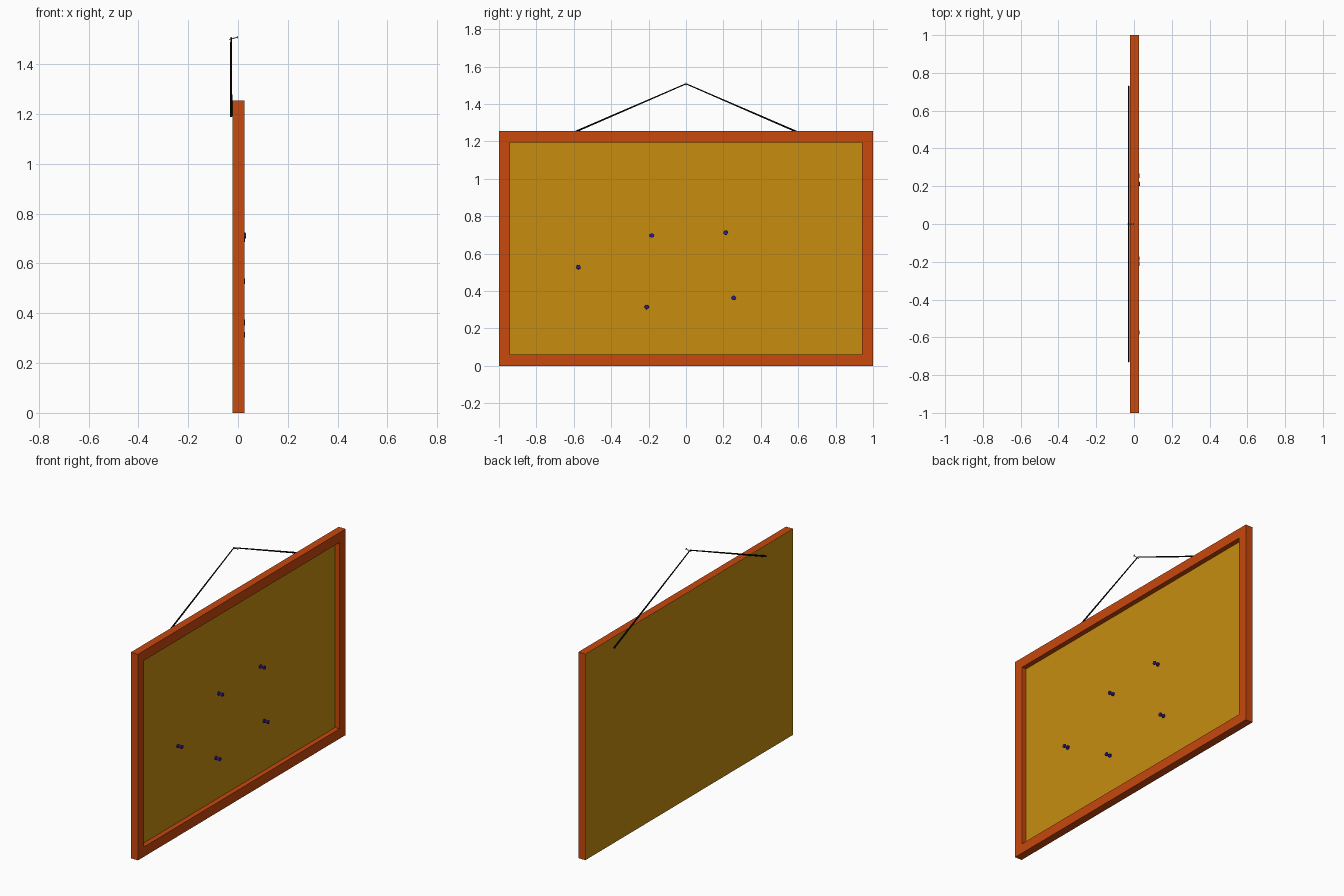
import bpy, bmesh
from mathutils import Vector

if "Cube" in bpy.data.objects:
    bpy.data.objects.remove(bpy.data.objects["Cube"])


def material(name, color):
    m = bpy.data.materials.new(name)
    m.diffuse_color = (*color, 1)
    m.use_nodes = True
    m.node_tree.nodes["Principled BSDF"].inputs["Base Color"].default_value = m.diffuse_color
    return m


WOOD = material("orange_wood", (0.58, 0.065, 0.004))
CORK = material("cork", (0.57, 0.27, 0.005))
BLUE = material("blue_plastic", (0.03, 0.01, 0.35))
BLACK = material("black_cord", (0.004, 0.004, 0.004))


def finish(name, bm, mat):
    bmesh.ops.recalc_face_normals(bm, faces=bm.faces[:])
    me = bpy.data.meshes.new(name)
    bm.to_mesh(me)
    bm.free()
    ob = bpy.data.objects.new(name, me)
    bpy.context.collection.objects.link(ob)
    if mat:
        me.materials.append(mat)
    return ob


def box(name, x0, x1, y0, y1, z0, z1, mat):
    bm = bmesh.new()
    bmesh.ops.create_cube(bm, size=1)
    for v in bm.verts:
        v.co = Vector(((x0 + x1) / 2 + v.co.x * (x1 - x0),
                       (y0 + y1) / 2 + v.co.y * (y1 - y0),
                       (z0 + z1) / 2 + v.co.z * (z1 - z0)))
    return finish(name, bm, mat)


def turned(name, start, axis, profile, mat, sides=12):
    """Closed round part: profile of (distance, radius) along an axis."""
    bm = bmesh.new()
    q = Vector((0, 0, 1)).rotation_difference(Vector(axis).normalized())
    rings = []
    for d, r in profile:
        ring = bmesh.ops.create_circle(bm, segments=sides, radius=r)["verts"]
        for v in ring:
            v.co = Vector(start) + q @ (v.co + Vector((0, 0, d)))
        rings.append(ring)
    for a, b in zip(rings, rings[1:]):
        for i in range(sides):
            j = (i + 1) % sides
            bm.faces.new((a[i], a[j], b[j], b[i]))
    bm.faces.new(rings[0])
    bm.faces.new(rings[-1])
    return finish(name, bm, mat)


BACK, FRONT, H, W = -0.022, 0.026, 1.255, 0.06

# Frame: outer and inner rectangles bridged front to back with mitred corners
bm = bmesh.new()
loops = []
for x, inset in ((BACK + 0.001, 0), (FRONT, 0), (FRONT, W), (BACK + 0.001, W)):
    y, lo, hi = 1 - inset, inset, H - inset
    loops.append([bm.verts.new((x, *p)) for p in ((-y, lo), (y, lo), (y, hi), (-y, hi))])
for k in range(4):
    a, b = loops[k], loops[(k + 1) % 4]
    for i in range(4):
        j = (i + 1) % 4
        bm.faces.new((a[i], a[j], b[j], b[i]))
finish("frame", bm, WOOD)

# Cork board set into the frame, and full-size backing sheet
box("cork_board", BACK + 0.001, -0.004, -1 + W, 1 - W, W, H - W, CORK)
box("backing_sheet", BACK, BACK + 0.001, -1, 1, 0, H, CORK)

# Push pins: spool shapes standing on the cork
spool = [(0, 0.011), (0.007, 0.012), (0.011, 0.006), (0.021, 0.006),
         (0.025, 0.012), (0.032, 0.011)]
for n, (y, z, out) in enumerate([(-0.575, 0.528, 0), (-0.183, 0.697, 0), (0.212, 0.712, 0.005),
                                 (-0.21, 0.314, 0), (0.255, 0.363, 0)]):
    turned(f"push_pin_{n + 1}", (-0.004 + out, y, z), (1, 0, 0), spool, BLUE)

# Hanging cord: two straight runs up to the nail, slightly thicker below
apex = Vector((-0.028, 0, 1.508))
for side, s in (("left", -1), ("right", 1)):
    end = Vector((-0.0275, s * 0.73, 1.192))
    run = apex - end
    turned(f"cord_{side}", end, run, [(0, 0.005), (run.length * 0.6, 0.004),
                                      (run.length, 0.003)], BLACK, 8)

# Nail with a flat head, tilted upward to the front
turned("nail", (-0.037, 0, 1.499), (0.037, 0, 0.01),
       [(0, 0.0008), (0.006, 0.002), (0.035, 0.002), (0.035, 0.006), (0.038, 0.006)], None)
